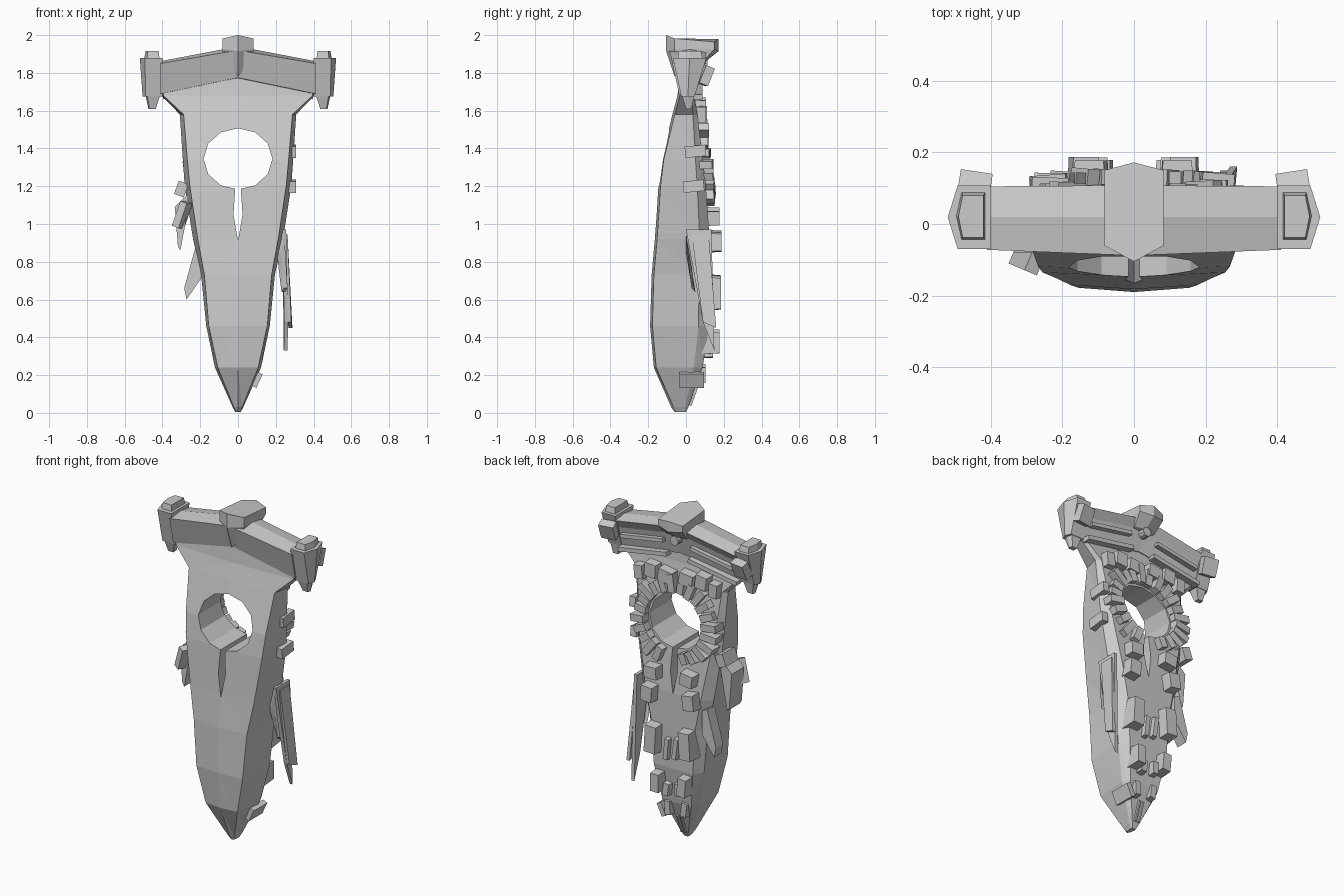
import bpy, bmesh, math, random
from mathutils import Matrix, Vector, Euler

if "Cube" in bpy.data.objects:
    bpy.data.objects.remove(bpy.data.objects["Cube"])

random.seed(4)

def finish(bm, name):
    bmesh.ops.recalc_face_normals(bm, faces=bm.faces)
    me = bpy.data.meshes.new(name)
    bm.to_mesh(me)
    bm.free()
    ob = bpy.data.objects.new(name, me)
    bpy.context.collection.objects.link(ob)
    return ob

def loft(bm, rings):
    vs = [[bm.verts.new(p) for p in r] for r in rings]
    n = len(vs[0])
    for a, b in zip(vs, vs[1:]):
        for i in range(n):
            bm.faces.new((a[i], a[(i + 1) % n], b[(i + 1) % n], b[i]))
    bm.faces.new(vs[0][::-1])
    bm.faces.new(vs[-1])

def box(bm, loc, size, rot=(0, 0, 0), taper=1.0):
    # box whose rear (+y) end may be narrowed
    m = Matrix.Translation(loc) @ Euler(rot).to_matrix().to_4x4()
    sx, sy, sz = (s / 2 for s in size)
    corners = ((-1, -1), (1, -1), (1, 1), (-1, 1))
    loft(bm, [[m @ Vector((x * sx * t, y, z * sz * t)) for x, z in corners]
              for y, t in ((-sy, 1), (sy, taper))])

def prism_y(bm, pts, y0, y1):
    loft(bm, [[(x, y, z) for x, z in pts] for y in (y0, y1)])

# ---- main hull: z, front half width, widest half width, front y, back y, back width ratio
ST = [(0.005, .010, .015, -.060, .000, .8), (0.03, .022, .028, -.078, .012, .8),
      (0.24, .107, .122, -.170, .088, .80), (0.46, .155, .168, -.190, .122, .78),
      (0.73, .178, .195, -.182, .125, .76), (0.92, .213, .238, -.165, .125, .78),
      (1.20, .255, .282, -.147, .105, .84), (1.34, .268, .292, -.130, .090, .88),
      (1.58, .288, .308, -.072, .060, .92), (1.68, .395, .405, -.045, .045, .95),
      (1.78, .395, .400, -.035, .040, .95)]

def back_y(z):
    for a, b in zip(ST, ST[1:]):
        if z <= b[0]:
            t = (z - a[0]) / (b[0] - a[0])
            return a[4] + t * (b[4] - a[4])
    return ST[-1][4]

rings = []
for z, wf, w, yf, yb, k in ST:
    ym = yb - .18 * (yb - yf)
    half = [(wf, yf + .012), (w, ym), (w * k, yb)]
    rings.append([(0, yf, z)] + [(x, y, z) for x, y in half] + [(0, yb, z)]
                 + [(-x, y, z) for x, y in half[::-1]])
bm = bmesh.new()
loft(bm, rings)
bmesh.ops.triangulate(bm, faces=bm.faces)
hull = finish(bm, "hull")

# round opening and the drop-shaped slit below it
bm = bmesh.new()
prism_y(bm, [(.182 * math.sin(i * math.pi / 6), 1.345 + .162 * math.cos(i * math.pi / 6))
             for i in range(12)], -.5, .5)
hole = finish(bm, "opening_cutter")
bm = bmesh.new()
prism_y(bm, [(-.012, 1.23), (.012, 1.23), (.024, 1.05), (0, .91), (-.024, 1.05)], -.5, .5)
slit = finish(bm, "slit_cutter")

def cut(target, cutter):
    # bake the cut into the mesh, keeping the uncut mesh if every solver fails
    for solver in ('EXACT', 'MANIFOLD', 'FLOAT'):
        mod = target.modifiers.new("cut", 'BOOLEAN')
        mod.operation = 'DIFFERENCE'
        mod.solver = solver
        mod.object = cutter
        bpy.context.view_layer.update()
        dg = bpy.context.evaluated_depsgraph_get()
        me = bpy.data.meshes.new_from_object(target.evaluated_get(dg))
        target.modifiers.remove(mod)
        if len(me.polygons) > len(target.data.polygons) * .8:
            me.name = target.name
            target.data = me
            break
    bpy.data.objects.remove(cutter)

cut(hull, hole)
cut(hull, slit)

# ---- crossbar head
bm = bmesh.new()
end = [(-.037, 1.69), (-.072, 1.85), (.02, 1.862), (.105, 1.85), (.075, 1.80), (.045, 1.68)]
mid = [(-.042, 1.775), (-.088, 1.92), (.02, 1.94), (.108, 1.92), (.08, 1.87), (.05, 1.74)]
loft(bm, [[(x, y, z) for y, z in s] for x, s in ((-.41, end), (0, mid), (.41, end))])
finish(bm, "crossbar")

# bridge block on top of the crossbar
bm = bmesh.new()
plan = [(0, -.105), (.083, -.06), (.083, .15), (0, .172), (-.083, .15), (-.083, -.06)]
low = [(x, y, 1.925 if x else 1.915) for x, y in plan]
top = [(x, y, (2.0 if not x else 1.982) - max(0, y) * .12) for x, y in plan]
loft(bm, [[(0, -.06, 1.78)] + [(x * .85, y * .6, 1.86) for x, y, z in low[1:]], low, top])
finish(bm, "bridge_block")

# ---- end pods with cap, fang and rear fin
for s, side in ((1, "right"), (-1, "left")):
    bm = bmesh.new()
    def ring(x0, x1, x2, y0, y1, z):
        ymid = (y0 + y1) / 2
        return [(s * x, y, z) for x, y in ((x0, y0), (x1, y0), (x2, ymid), (x1, y1), (x0, y1))]
    loft(bm, [ring(.40, .49, .505, -.025, .045, 1.675),
              ring(.40, .492, .52, -.07, .108, 1.88)])
    loft(bm, [ring(.415, .482, .497, -.045, .09, 1.87), ring(.42, .478, .49, -.038, .08, 1.915)])
    loft(bm, [ring(.41, .482, .492, -.025, .045, 1.69), ring(.435, .468, .474, .0, .03, 1.61)])
    box(bm, (s * .445, .105, 1.785), (.09, .05, .10), (math.radians(-22), 0, s * .15))
    finish(bm, side + "_end_pod")

# rails on the back of the crossbar
bm = bmesh.new()
slope = math.atan2(.07, .41)
for s in (1, -1):
    for zc, y, h, d, length in ((1.80, .07, .022, .05, .29), (1.715, .062, .025, .05, .33)):
        box(bm, (s * .235, y, zc - .015), (length, d, h), (0, s * slope, 0))
m = Matrix.Translation((0, .085, 1.84)) @ Matrix.Rotation(math.pi / 2, 4, 'X')
bmesh.ops.create_cone(bm, cap_ends=True, segments=10, radius1=.028, radius2=.028,
                      depth=.06, matrix=m)
finish(bm, "rear_rails")

# ---- radial blocks around the opening
bm = bmesh.new()
N = 24
for i in range(N):
    a = 2 * math.pi * (i + .5) / N
    if math.sin(a) < -.98:
        continue
    r0 = .188
    r1 = min(random.uniform(.25, .30), .288 / max(.01, abs(math.cos(a))))
    r = (r0 + r1) / 2
    x, z = r * math.cos(a), 1.345 + r * .93 * math.sin(a)
    d = random.uniform(.06, .09)
    box(bm, (x, back_y(z) + .006, z), (r1 - r0, d, .042), (0, -a, random.uniform(-.1, .1)))
finish(bm, "radial_blocks")

# ---- machinery blocks on the back: x, z, width, height, rise
bm = bmesh.new()
BLOCKS = [(.07, 1.60, .10, .08, .05), (.17, 1.61, .08, .09, .05), (.25, 1.58, .06, .09, .045),
          (.12, 1.03, .09, .08, .06), (.14, .90, .08, .10, .062),
          (.115, .63, .08, .18, .062), (.03, .58, .03, .14, .03), (.09, .37, .06, .12, .07),
          (.04, .33, .04, .08, .04), (.055, .20, .04, .09, .03)]
for s in (1, -1):
    for x, z, w, h, d in BLOCKS:
        yb = back_y(z)
        box(bm, (s * x, yb - .02 + d / 2, z + (0 if s > 0 else .015)), (w, d + .04, h),
            (0, s * random.uniform(-.15, .15), 0), .9)
for x in (-.012, .012):
    box(bm, (x, .03, .10), (.01, .04, .12), (-.35, 0, 0))
finish(bm, "rear_blocks")

# ---- right flank blades
bm = bmesh.new()
def blade_x(pts, thick):
    # points are x, y, z on the outer face
    loft(bm, [[(x - thick, y, z) for x, y, z in pts], pts])
blade_x([(.262, .03, .945), (.262, .12, .945), (.288, .16, .45), (.282, .09, .48)], .02)
blade_x([(.255, .0, .97), (.255, .135, .97), (.262, .15, .33), (.265, .09, .48)], .02)
blade_x([(.225, .0, .85), (.245, .0, .95), (.262, .03, .66), (.25, .05, .64)], .02)
box(bm, (.10, .03, .175), (.03, .13, .08), (0, math.radians(25), 0))
for z, y in ((1.385, .05), (1.20, .04)):
    box(bm, (.287, y, z), (.04, .11, .06), (.1, 0, 0))
finish(bm, "right_blades")

# ---- left flank blades
bm = bmesh.new()
box(bm, (-.30, .04, 1.185), (.055, .12, .075), (0, .35, 0))
prism_y(bm, [(-.335, 1.09), (-.265, 1.16), (-.262, 1.09), (-.305, .86), (-.318, .88)], -.08, .04)
box(bm, (-.295, -.09, 1.05), (.04, .08, .14), (0, .35, -.4))
prism_y(bm, [(-.225, .88), (-.19, .86), (-.19, .72), (-.272, .60), (-.285, .66)], .05, .12)
finish(bm, "left_blades")
